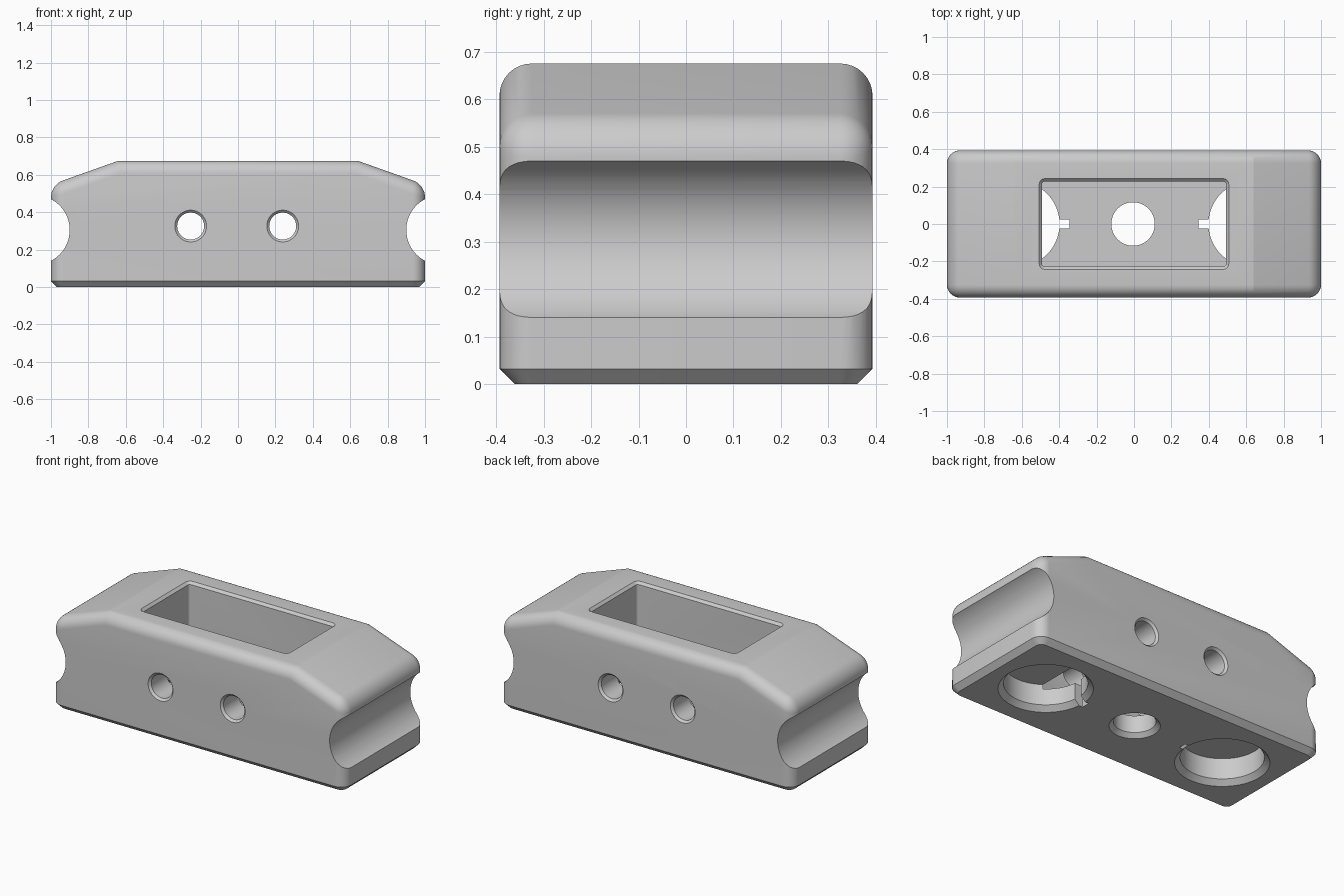
import bpy, bmesh, math
from mathutils import Matrix

old = bpy.data.objects.get("Cube")
if old:
    bpy.data.objects.remove(old)

HALF_Y = 0.393

grey = bpy.data.materials.new("plain grey")
grey.use_nodes = True
grey.diffuse_color = (0.6, 0.6, 0.6, 1)
grey.node_tree.nodes["Principled BSDF"].inputs["Base Color"].default_value = (0.6, 0.6, 0.6, 1)


def make_object(name, bm):
    bmesh.ops.recalc_face_normals(bm, faces=bm.faces)
    mesh = bpy.data.meshes.new(name)
    bm.to_mesh(mesh)
    bm.free()
    mesh.materials.append(grey)
    obj = bpy.data.objects.new(name, mesh)
    bpy.context.collection.objects.link(obj)
    return obj


def outline(hx, hy, rad, steps):
    """Rounded rectangle; a circle when all three sizes match."""
    count = steps if rad >= min(hx, hy) else steps + 1
    pts = []
    for q, (sx, sy) in enumerate([(1, 1), (-1, 1), (-1, -1), (1, -1)]):
        for k in range(count):
            a = math.pi / 2 * (q + k / steps)
            pts.append((sx * (hx - rad) + rad * math.cos(a), sy * (hy - rad) + rad * math.sin(a)))
    return pts


def cutter(name, rings, loc, along_y=False, steps=16):
    """Loft of rings (half x, half y, corner radius, height)."""
    bm = bmesh.new()
    loops = [[bm.verts.new((x, y, z)) for x, y in outline(hx, hy, r, steps)]
             for hx, hy, r, z in rings]
    n = len(loops[0])
    for low, high in zip(loops, loops[1:]):
        for i in range(n):
            j = (i + 1) % n
            bm.faces.new((low[i], low[j], high[j], high[i]))
    bm.faces.new(loops[0][::-1])
    bm.faces.new(loops[-1])
    if along_y:
        bm.transform(Matrix.Rotation(math.pi / 2, 4, 'X'))
    bm.transform(Matrix.Translation(loc))
    obj = make_object(name, bm)
    obj.hide_render = True
    return obj


def round_rings(*pairs):
    return [(r, r, r, z) for r, z in pairs]


# Block body: side profile pushed across the depth
bm = bmesh.new()
profile = [(-1, 0), (1, 0), (1, 0.547), (0.64, 0.675), (-0.64, 0.675), (-1, 0.547)]
face = bm.faces.new([bm.verts.new((x, -HALF_Y, z)) for x, z in profile])
new = bmesh.ops.extrude_face_region(bm, geom=[face])["geom"]
bmesh.ops.translate(bm, vec=(0, 2 * HALF_Y, 0), verts=[v for v in new if isinstance(v, bmesh.types.BMVert)])
bmesh.ops.recalc_face_normals(bm, faces=bm.faces)

# Round everything but the bottom rim and the two roof ridges
rounded = []
for e in bm.edges:
    a, b = e.verts[0].co, e.verts[1].co
    on_floor = max(a.z, b.z) < 0.01
    ridge = min(a.z, b.z) > 0.67 and abs(a.x - b.x) < 0.01
    if not on_floor and not ridge:
        rounded.append(e)
bmesh.ops.bevel(bm, geom=rounded, offset=0.068, segments=8, profile=0.5, affect='EDGES', clamp_overlap=True)

# Chamfer the bottom rim
rim = [e for e in bm.edges if all(abs(v.co.z) < 1e-4 for v in e.verts)]
bmesh.ops.bevel(bm, geom=rim, offset=0.032, segments=1, affect='EDGES')
body = make_object("block_body", bm)

# Top pocket with a small chamfered lip
cutters = [cutter("top_pocket", [(0.492, 0.228, 0.015, 0.13), (0.492, 0.228, 0.015, 0.66),
                                 (0.507, 0.243, 0.03, 0.675), (0.507, 0.243, 0.03, 0.8)], (0, 0, 0), steps=4)]

# Centre bottom hole with countersink
cutters.append(cutter("centre_hole", round_rings((0.155, -0.015), (0.116, 0.025), (0.116, 0.3)), (-0.005, 0, 0)))

for side, s in (("left", 1), ("right", -1)):
    # Wide blind recess underneath, and its narrow key slot
    cutters.append(cutter(side + "_recess", round_rings((0.275, -0.015), (0.23, 0.03), (0.23, 0.157)),
                          (s * 0.628, 0, 0), steps=20))
    cutters.append(cutter(side + "_key_slot", [(0.06, 0.025, 0.004, -0.05), (0.06, 0.025, 0.004, 0.157)],
                          (s * 0.404, 0, 0), steps=2))
    # Cross hole from front to back, chamfered at both mouths
    cutters.append(cutter(side + "_cross_hole",
                          round_rings((0.095, -0.403), (0.072, -0.38), (0.072, 0.38), (0.095, 0.403)),
                          (s * 0.246 - 0.007, 0, 0.326), along_y=True))
    # Scooped groove across the end
    cutters.append(cutter(side + "_end_groove", round_rings((0.186, -0.6), (0.186, 0.6)),
                          (s * 1.086, 0, 0.305), along_y=True, steps=24))

bpy.ops.object.select_all(action='DESELECT')
bpy.context.view_layer.objects.active = body
body.select_set(True)
for c in cutters:
    mod = body.modifiers.new(c.name, 'BOOLEAN')
    mod.operation = 'DIFFERENCE'
    mod.solver = 'EXACT'
    mod.object = c
    bpy.ops.object.modifier_apply(modifier=mod.name)
    bpy.data.objects.remove(c)

bpy.ops.object.shade_smooth_by_angle(angle=math.radians(17))
